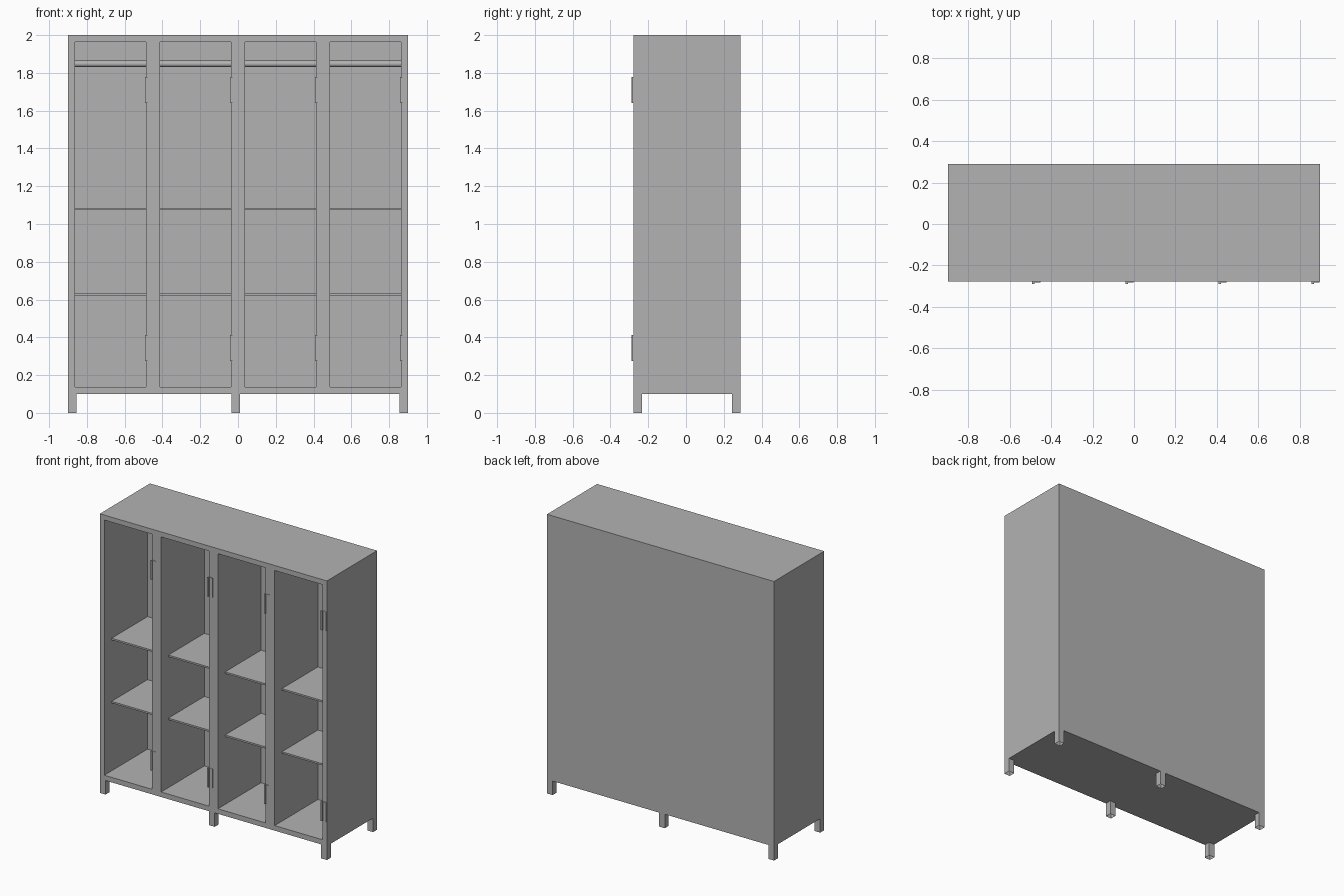
import bpy, bmesh, math
from mathutils import Matrix, Vector

cube = bpy.data.objects.get("Cube")
if cube:
    bpy.data.objects.remove(cube, do_unlink=True)

GREY = (0.45, 0.45, 0.45, 1.0)
mat = bpy.data.materials.new("grey_painted_steel")
mat.use_nodes = True
mat.diffuse_color = GREY
mat.node_tree.nodes["Principled BSDF"].inputs["Base Color"].default_value = GREY

# Main dimensions
HALF_W, FRONT, BACK = 0.9, -0.279, 0.289
BASE, TOP = 0.1, 2.0
BAY, WALL = 0.45, 0.036
INNER_BACK = 0.21
BAYS = [-HALF_W + i * BAY for i in range(4)]


def finish(name, bm):
    bmesh.ops.recalc_face_normals(bm, faces=bm.faces)
    mesh = bpy.data.meshes.new(name)
    bm.to_mesh(mesh)
    bm.free()
    mesh.materials.append(mat)
    obj = bpy.data.objects.new(name, mesh)
    bpy.context.collection.objects.link(obj)
    return obj


def add_box(bm, lo, hi):
    lo, hi = Vector(lo), Vector(hi)
    size = hi - lo
    m = Matrix.Translation((lo + hi) / 2) @ Matrix.Diagonal((*size, 1))
    return bmesh.ops.create_cube(bm, size=1, matrix=m)["verts"]


def box(name, lo, hi):
    bm = bmesh.new()
    add_box(bm, lo, hi)
    return finish(name, bm)


# Case: one solid block with four bays pushed in from the front
bm = bmesh.new()
add_box(bm, (-HALF_W, FRONT, BASE), (HALF_W, BACK, TOP))
cuts = [((x + dx, 0, 0), (1, 0, 0)) for x in BAYS for dx in (WALL, BAY - WALL)]
cuts += [((0, 0, z), (0, 0, 1)) for z in (BASE + WALL, TOP - WALL)]
for co, no in cuts:
    bmesh.ops.bisect_plane(bm, geom=bm.verts[:] + bm.edges[:] + bm.faces[:],
                           plane_co=co, plane_no=no)
bm.normal_update()


def is_opening(face):
    c = face.calc_center_median()
    in_bay = any(abs(c.x - x - BAY / 2) < 0.05 for x in BAYS)
    return face.normal.y < -0.9 and in_bay and BASE + 0.1 < c.z < TOP - 0.1


openings = [f for f in bm.faces if is_opening(f)]
new = bmesh.ops.extrude_face_region(bm, geom=openings)["geom"]
bmesh.ops.translate(bm, vec=(0, INNER_BACK - FRONT, 0),
                    verts=[g for g in new if isinstance(g, bmesh.types.BMVert)])
bmesh.ops.delete(bm, geom=[f for f in openings if f.is_valid], context="FACES_ONLY")
bmesh.ops.dissolve_limit(bm, angle_limit=0.01, verts=bm.verts[:], edges=bm.edges[:])
finish("case", bm)

# Fittings of each bay
for i, x in enumerate(BAYS, 1):
    left, right = x + WALL, x + BAY - WALL

    # Shelves, set back from the front
    for level, z in (("lower", 0.628), ("upper", 1.08)):
        box(f"{level}_shelf_{i}", (left, -0.197, z - 0.006),
            (right, INNER_BACK, z + 0.006))

    # Hanging rod under the roof
    bm = bmesh.new()
    m = Matrix.Translation(((left + right) / 2, -0.035, 1.848))
    m = m @ Matrix.Rotation(math.pi / 2, 4, "Y")
    bmesh.ops.create_cone(bm, segments=24, radius1=0.017, radius2=0.017,
                          depth=right - left, matrix=m)
    rod = finish(f"hanging_rod_{i}", bm)
    bpy.context.view_layer.objects.active = rod
    rod.select_set(True)
    bpy.ops.object.shade_smooth_by_angle()
    rod.select_set(False)

    # Hinges: a raised knuckle with a thin leaf on the frame
    for level, z in (("lower", 0.343), ("upper", 1.71)):
        bm = bmesh.new()
        add_box(bm, (right - 0.006, -0.289, z - 0.069), (right + 0.006, FRONT, z + 0.069))
        add_box(bm, (right + 0.006, FRONT - 0.003, z - 0.069),
                (right + 0.033, FRONT, z + 0.069))
        finish(f"{level}_hinge_{i}", bm)

# Legs: square tubes open at the bottom
LEG = 0.045
for side, x in (("right", -HALF_W), ("middle", -0.034), ("left", HALF_W - LEG)):
    for end, y in (("front", FRONT), ("back", BACK - LEG)):
        bm = bmesh.new()
        add_box(bm, (x, y, 0), (x + LEG, y + LEG, BASE))
        bm.normal_update()
        caps = [f for f in bm.faces if abs(f.normal.z) > 0.9]
        bmesh.ops.delete(bm, geom=caps, context="FACES_ONLY")
        finish(f"{end}_{side}_leg", bm)
